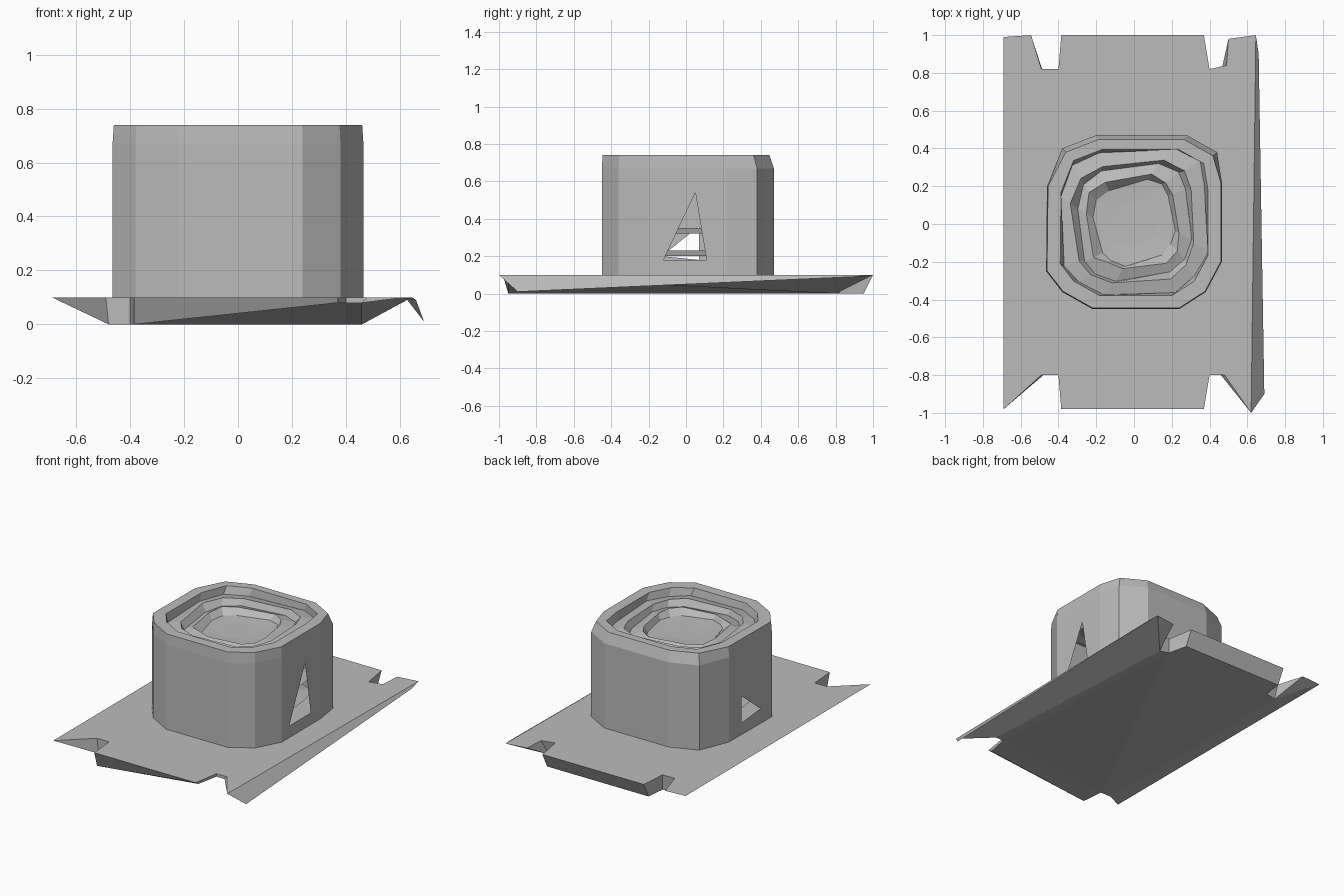
import bpy, bmesh, math, random

random.seed(4)
cube = bpy.data.objects.get("Cube")
if cube:
    bpy.data.objects.remove(cube)

grey = bpy.data.materials.new("plain_grey")
grey.use_nodes = True
grey.diffuse_color = (0.5, 0.5, 0.5, 1)
grey.node_tree.nodes["Principled BSDF"].inputs["Base Color"].default_value = (0.5, 0.5, 0.5, 1)


def finish(bm, name, recalc=True):
    bmesh.ops.remove_doubles(bm, verts=bm.verts, dist=0.0005)
    if recalc:
        bmesh.ops.recalc_face_normals(bm, faces=bm.faces)
    mesh = bpy.data.meshes.new(name)
    bm.to_mesh(mesh)
    bm.free()
    mesh.materials.append(grey)
    obj = bpy.data.objects.new(name, mesh)
    bpy.context.collection.objects.link(obj)
    return obj


def loft(bm, a, b, skip=()):
    n = len(a)
    for i in range(n):
        if i not in skip:
            j = (i + 1) % n
            bm.faces.new((a[i], a[j], b[j], b[i]))


def loop(bm, points):
    return [bm.verts.new(p) for p in points]


# Base plate: notched top outline, narrower underside
PLATE_Z = 0.1
outline = [(-0.69, -0.98), (-0.49, -0.8), (-0.4, -0.8), (-0.385, -0.98),
           (0.37, -0.98), (0.4, -0.8), (0.48, -0.8), (0.62, -1),
           (0.645, 1), (0.5, 0.98), (0.49, 0.84), (0.4, 0.82),
           (0.37, 1), (-0.385, 1), (-0.4, 0.82), (-0.49, 0.82),
           (-0.545, 1), (-0.69, 0.99)]


def under(x, y):
    limit = 0.8 if abs(x) > 0.45 else 0.95
    z = 0.08 if x > 0.3 and y < 0 else 0
    return (max(-0.48, min(0.46, x)), max(-limit, min(limit, y)), z)


bm = bmesh.new()
top = loop(bm, [(x, y, PLATE_Z) for x, y in outline])
bottom = loop(bm, [under(x, y) for x, y in outline])
bm.faces.new(top)
loft(bm, bottom, top)
bmesh.ops.remove_doubles(bm, verts=bm.verts, dist=0.0005)
# Close the open underside
edges = [e for e in bm.edges if e.is_boundary]
bmesh.ops.triangle_fill(bm, use_beauty=True, edges=edges)
finish(bm, "base_plate")

# Folded lip along one long side, tapering to the back
bm = bmesh.new()
bm.faces.new(loop(bm, [(0.62, -1, 0.1), (0.69, -0.9, 0.01), (0.66, 0.9, 0.09), (0.645, 1, 0.1)]))
finish(bm, "side_lip", False)

# Housing: faceted wall with two three-cornered openings
WALL = [(0.465, -0.2), (0.465, 0.22), (0.44, 0.38), (0.28, 0.47),
        (-0.2, 0.47), (-0.38, 0.4), (-0.46, 0.2), (-0.465, -0.25),
        (-0.38, -0.36), (-0.22, -0.45), (0.24, -0.45), (0.38, -0.36)]
TOP_Z, SHOULDER_Z = 0.74, 0.67


def scaled(factor, z, turn=0.0, wobble=0.0):
    pts = []
    for x, y in WALL:
        f = factor * (1 + random.uniform(-wobble, wobble))
        c, s = math.cos(turn), math.sin(turn)
        pts.append((f * (x * c - y * s), f * (x * s + y * c), z))
    return pts


bm = bmesh.new()
foot = loop(bm, scaled(1, PLATE_Z))
shoulder = loop(bm, scaled(1, SHOULDER_Z))
rim = loop(bm, [(x * (0.95 if y > 0.3 else 0.99), y * (0.95 if y > 0.3 else 0.99), TOP_Z)
                for x, y in WALL])
loft(bm, foot, shoulder, skip=(0, 6))
loft(bm, shoulder, rim)


def opening(i, x, corners):
    c = [foot[i], foot[i + 1], shoulder[i + 1], shoulder[i]]
    t = loop(bm, [(x, y, z) for y, z in corners])
    for face in ((c[0], c[1], t[1], t[0]), (c[1], c[2], t[2], t[1]),
                 (c[0], t[0], t[2], c[3]), (c[3], t[2], c[2])):
        bm.faces.new(face)


opening(0, 0.465, [(-0.12, 0.18), (0.11, 0.18), (0.05, 0.54)])
opening(6, -0.463, [(0.07, 0.18), (-0.13, 0.2), (0.07, 0.36)])

# Stepped, slightly twisted dish set into the housing top
steps = [(0.84, TOP_Z, 0, 0), (0.82, 0.69, 0.05, 0.02), (0.68, 0.705, 0.1, 0.04),
         (0.63, 0.665, 0.15, 0.03), (0.5, 0.685, 0.2, 0.06), (0.44, 0.65, 0.25, 0.04),
         (0.24, 0.645, 0.3, 0.02)]
previous = rim
for factor, z, turn, wobble in steps:
    ring = loop(bm, scaled(factor, z, turn, wobble))
    loft(bm, previous, ring)
    previous = ring
bm.faces.new(previous)
finish(bm, "housing")

# Loose collars inside, seen through the openings
for name, z in (("lower_collar", 0.2), ("upper_collar", 0.32)):
    bm = bmesh.new()
    outer = loop(bm, scaled(0.8, z, 0.1))
    inner = loop(bm, scaled(0.5, z + 0.03, 0.2))
    loft(bm, outer, inner)
    finish(bm, name, False)
